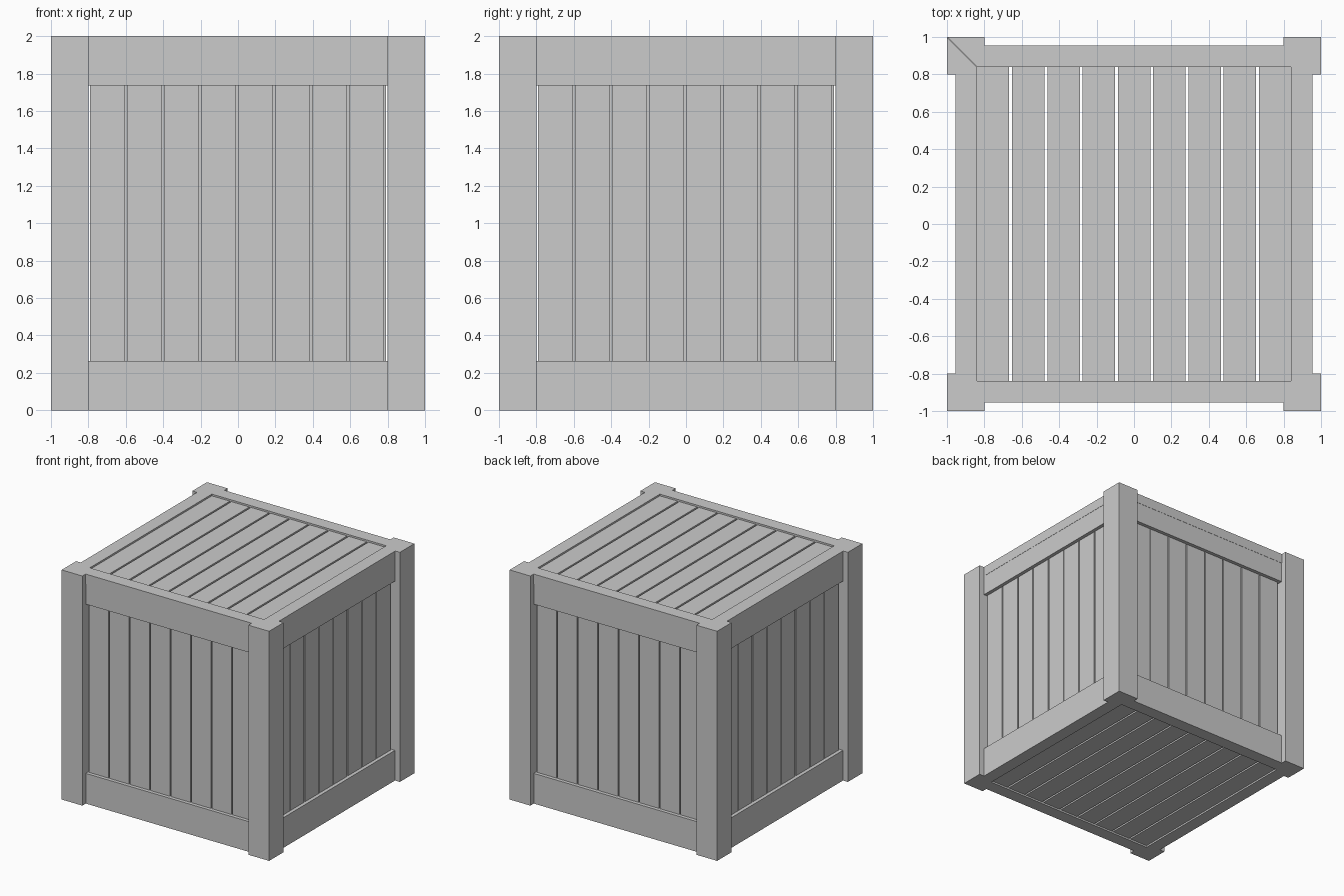
import bpy, bmesh
from math import pi
from mathutils import Matrix

if "Cube" in bpy.data.objects:
    bpy.data.objects.remove(bpy.data.objects["Cube"])

SEAM = 1.914    # height where the lid meets the body
INNER = 0.84    # inside face of the frame


def finish(name, bm, turn=0.0):
    bm.transform(Matrix.Rotation(turn, 4, 'Z'))
    bmesh.ops.recalc_face_normals(bm, faces=bm.faces)
    mesh = bpy.data.meshes.new(name)
    bm.to_mesh(mesh)
    bm.free()
    obj = bpy.data.objects.new(name, mesh)
    bpy.context.collection.objects.link(obj)
    return obj


def box(name, x, y, z, turn=0.0):
    bm = bmesh.new()
    bmesh.ops.create_cube(bm, size=1)
    for v in bm.verts:
        v.co = [lo + (c + 0.5) * (hi - lo) for c, (lo, hi) in zip(v.co, (x, y, z))]
    return finish(name, bm, turn)


def prism(name, outline, z0, z1, turn=0.0):
    bm = bmesh.new()
    face = bm.faces.new([bm.verts.new((x, y, z0)) for x, y in outline])
    ext = bmesh.ops.extrude_face_region(bm, geom=[face], use_keep_orig=True)
    for g in ext['geom']:
        if isinstance(g, bmesh.types.BMVert):
            g.co.z = z1
    return finish(name, bm, turn)


# L-shaped post section, cut so it never shows inside the frame
post = [(-1, -1), (-0.8, -1), (-0.8, -INNER), (-INNER, -INNER), (-INNER, -0.8), (-1, -0.8)]
# One quarter of the lid frame, mitred at the corners
lid_side = [(-1, -1), (-0.8, -1), (-0.8, -0.955), (0.8, -0.955), (0.8, -1), (1, -1),
            (INNER, -INNER), (-INNER, -INNER)]

for i, side in enumerate(("front", "right", "back", "left")):
    turn = i * pi / 2
    prism(f"corner_post_{side}", post, 0, SEAM, turn)
    prism(f"lid_frame_{side}", lid_side, SEAM, 2, turn)
    # Rails
    box(f"bottom_rail_{side}", (-0.8, 0.8), (-0.953, -INNER), (0, 0.263), turn)
    box(f"top_rail_{side}", (-0.8, 0.8), (-0.953, -INNER), (1.737, SEAM), turn)
    # Upright wall slats with narrow gaps
    for k in range(8):
        x = -0.79 + k * 0.1975
        box(f"wall_slat_{side}_{k + 1}", (x, x + 0.187), (-0.922, -INNER), (0.263, 1.737), turn)

# Lid and floor planks running front to back, slightly recessed
for k in range(9):
    x = -INNER + k * 0.1885
    span = (x, x + 0.173)
    box(f"lid_plank_{k + 1}", span, (-INNER, INNER), (1.92, 1.985))
    box(f"floor_plank_{k + 1}", span, (-INNER, INNER), (0.015, 0.08))
